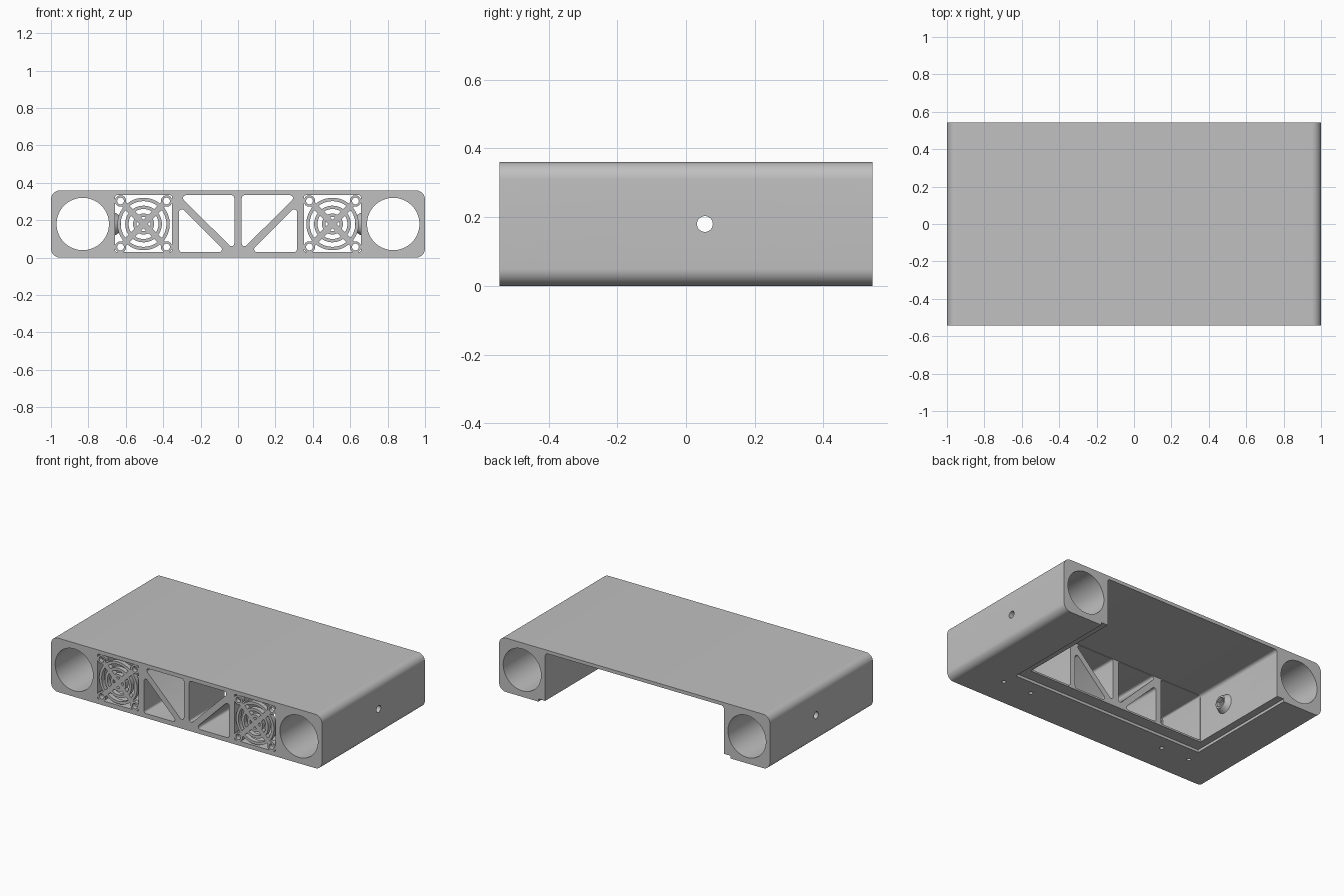
import bpy, bmesh, math
from mathutils import Matrix, Vector

cube = bpy.data.objects.get("Cube")
if cube:
    bpy.data.objects.remove(cube, do_unlink=True)

FRONT, BACK, HEIGHT, MID = -0.543, 0.543, 0.36, 0.18

grey = bpy.data.materials.new("plain grey")
grey.use_nodes = True
colour = (0.53, 0.53, 0.53, 1)
grey.diffuse_color = colour
grey.node_tree.nodes["Principled BSDF"].inputs["Base Color"].default_value = colour


def finish(name, bm):
    bmesh.ops.recalc_face_normals(bm, faces=bm.faces)
    mesh = bpy.data.meshes.new(name)
    bm.to_mesh(mesh)
    bm.free()
    mesh.materials.append(grey)
    obj = bpy.data.objects.new(name, mesh)
    bpy.context.collection.objects.link(obj)
    return obj


def rounded(corners, radius, steps=6):
    """Polygon with every corner filleted."""
    out = []
    n = len(corners)
    for i in range(n):
        p = Vector(corners[i])
        a = (Vector(corners[i - 1]) - p).normalized()
        b = (Vector(corners[(i + 1) % n]) - p).normalized()
        half = a.angle(b) / 2
        centre = p + (a + b).normalized() * radius / math.sin(half)
        start = p + a * radius / math.tan(half) - centre
        end = p + b * radius / math.tan(half) - centre
        sweep = math.atan2(start.x * end.y - start.y * end.x, start.dot(end))
        for k in range(steps + 1):
            out.append(centre + Matrix.Rotation(sweep * k / steps, 2) @ start)
    return out


def box(x0, x1, z0, z1):
    return [(x0, z0), (x1, z0), (x1, z1), (x0, z1)]


def circle(x, z, r, n=64):
    return [(x + r * math.cos(math.tau * i / n), z + r * math.sin(math.tau * i / n)) for i in range(n)]


def prism(name, outline, y0, y1):
    """Outline in x and z, extruded along y."""
    bm = bmesh.new()
    face = bm.faces.new([bm.verts.new((p[0], y0, p[1])) for p in outline])
    new = bmesh.ops.extrude_face_region(bm, geom=[face])["geom"]
    verts = [v for v in new if isinstance(v, bmesh.types.BMVert)]
    bmesh.ops.translate(bm, verts=verts, vec=(0, y1 - y0, 0))
    return finish(name, bm)


def peg(name, centre, axis, length, r1, r2=None, sides=32):
    """Cylinder or cone along any axis."""
    bm = bmesh.new()
    turn = Vector(axis).to_track_quat("Z", "Y").to_matrix().to_4x4()
    bmesh.ops.create_cone(bm, cap_ends=True, segments=sides, radius1=r1,
                          radius2=r1 if r2 is None else r2, depth=length,
                          matrix=Matrix.Translation(centre) @ turn)
    return finish(name, bm)


def combine(obj, others, operation):
    """Apply booleans and drop the helper objects."""
    for other in others:
        mod = obj.modifiers.new("bool", "BOOLEAN")
        mod.operation, mod.solver, mod.object = operation, "EXACT", other
    bpy.context.view_layer.update()
    graph = bpy.context.evaluated_depsgraph_get()
    mesh = bpy.data.meshes.new_from_object(obj.evaluated_get(graph))
    obj.modifiers.clear()
    obj.data = mesh
    for other in others:
        bpy.data.objects.remove(other, do_unlink=True)


# Main casing with rounded long edges
casing = prism("casing", rounded(box(-1, 1, 0, HEIGHT), 0.05, 10), FRONT, BACK)

# Cavity open to the back and below, and the recess for a cover
combine(casing, [
    prism("cavity", rounded(box(-0.66, 0.66, -0.2, 0.337), 0.02), -0.17, 0.7),
    prism("cover_recess", box(-0.71, 0.71, -0.1, 0.018), -0.25, 0.7),
], "DIFFERENCE")

# Tapered bosses on the cavity side walls
HOLE_Y = 0.055
combine(casing, [peg("boss", (s * 0.65, HOLE_Y, MID), (-s, 0, 0), 0.05, 0.07, 0.042)
                 for s in (-1, 1)], "UNION")

# Tubes, fan bays, truss windows and fixing holes
cutters = []
for s in (-1, 1):
    cutters.append(prism("tube", circle(s * 0.83, MID, 0.14), -0.7, 0.7))
    cutters.append(prism("fan_bay", rounded(box(s * 0.505 - 0.152, s * 0.505 + 0.152, 0.03, 0.334), 0.01),
                         -0.7, -0.1))
    upper = [(s * 0.315, 0.334), (s * 0.02, 0.334), (s * 0.02, 0.04)]
    lower = [(s * 0.315, 0.28), (s * 0.315, 0.03), (s * 0.065, 0.03)]
    for tri in (upper, lower):
        cutters.append(prism("truss_window", rounded(tri, 0.015), -0.7, -0.1))
    cutters.append(peg("side_hole", (s * 0.83, HOLE_Y, MID), (1, 0, 0), 0.5, 0.023))
    cutters.append(peg("nut_pocket", (s * 0.63, HOLE_Y, MID), (1, 0, 0), 0.04, 0.034, sides=6))
    for x in (0.51, 0.72):
        cutters.append(peg("screw_hole", (s * x, -0.35, 0), (0, 0, 1), 0.1, 0.013, sides=20))
combine(casing, cutters, "DIFFERENCE")

# Fan grilles: rings, diagonal bars and drilled corner lugs
LUG = 0.123
for side, s in (("right", -1), ("left", 1)):
    cx = s * 0.505
    y1 = FRONT + 0.03
    grille = prism("fan_grille_" + side, circle(cx, MID, 0.14), FRONT, y1)
    combine(grille, [prism("gap", circle(cx, MID, 0.122), -0.7, 0)], "DIFFERENCE")
    parts = []
    for r in (0.098, 0.056):
        ring = prism("ring", circle(cx, MID, r, 48), FRONT, y1)
        combine(ring, [prism("gap", circle(cx, MID, r - 0.018, 48), -0.7, 0)], "DIFFERENCE")
        parts.append(ring)
    for d in (-1, 1):
        w = 0.011
        ends = [(-LUG - w, -LUG + w), (-LUG + w, -LUG - w), (LUG + w, LUG - w), (LUG - w, LUG + w)]
        parts.append(prism("bar", [(cx + d * x, MID + z) for x, z in ends], FRONT, y1))
    corners = [(cx + i * LUG, MID + k * LUG) for i in (-1, 1) for k in (-1, 1)]
    parts += [prism("lug", circle(x, z, 0.0305, 32), FRONT, y1) for x, z in corners]
    combine(grille, parts, "UNION")
    combine(grille, [prism("lug_hole", circle(x, z, 0.018, 24), -0.7, 0) for x, z in corners], "DIFFERENCE")

# Smooth rounded surfaces, crisp edges
bpy.ops.object.select_all(action="DESELECT")
for obj in bpy.context.collection.objects:
    if obj.type == "MESH" and (obj.name == "casing" or obj.name.startswith("fan_grille")):
        obj.select_set(True)
        bpy.context.view_layer.objects.active = obj
bpy.ops.object.shade_smooth_by_angle(angle=math.radians(30))
